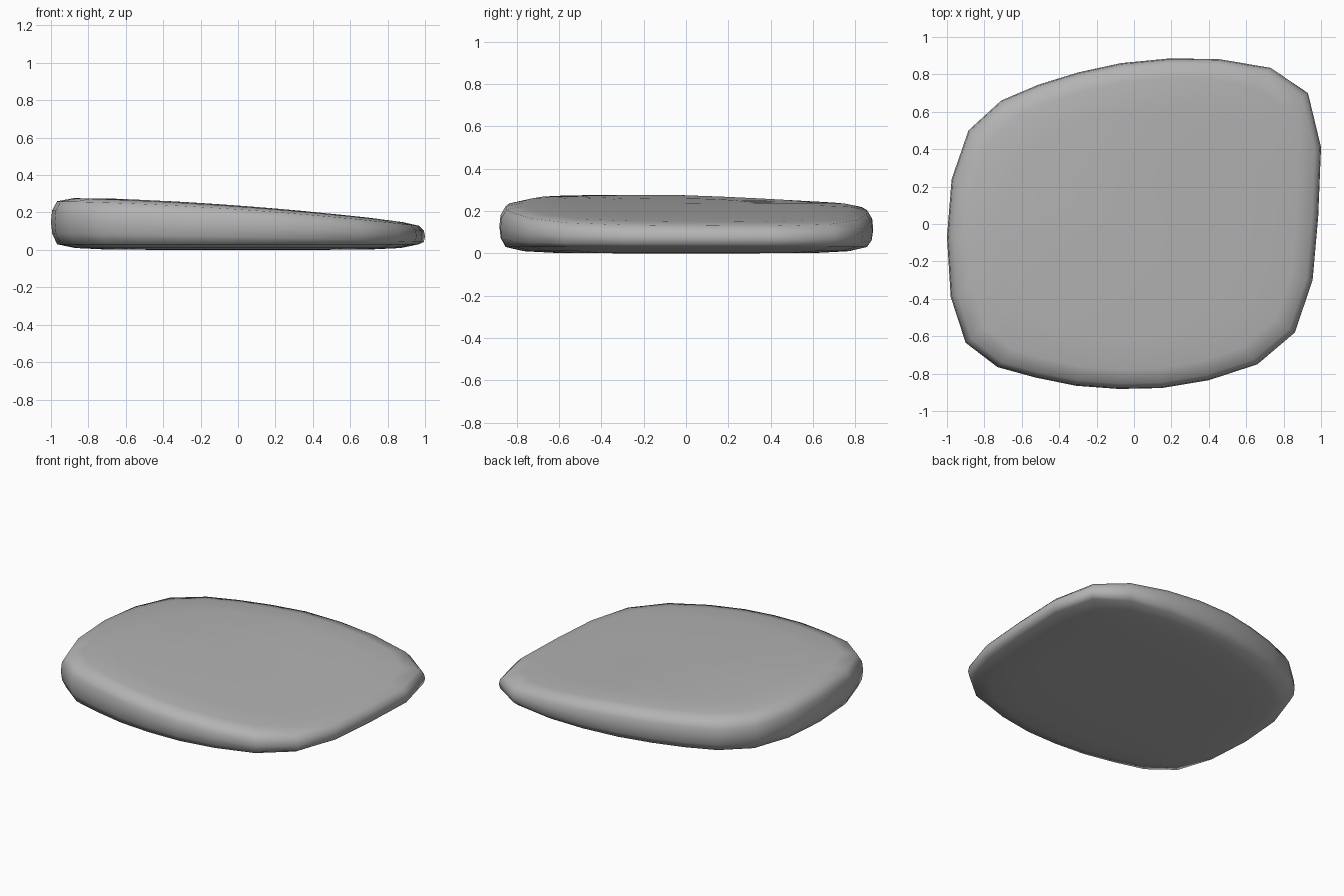
import bpy, bmesh

if "Cube" in bpy.data.objects:
    bpy.data.objects.remove(bpy.data.objects["Cube"])

# Outline of the stone seen from above
OUTLINE = [(-1, -.07), (-.975, .24), (-.885, .50), (-.71, .66), (-.51, .745), (-.30, .81),
           (-.07, .86), (.19, .885), (.45, .882), (.73, .835), (.93, .70), (1, .41),
           (.985, .04), (.955, -.30), (.86, -.58), (.66, -.75), (.40, -.835), (.15, -.877),
           (-.08, -.882), (-.31, -.865), (-.53, -.82), (-.73, -.765), (-.90, -.635), (-.98, -.39)]

# Rings: outline scale, fixed height, fraction of the local top height
RINGS = [(.35, 0, 0), (.7, .002, 0), (.87, .01, 0), (.967, .03, 0), (.993, 0, .3), (1, 0, .52),
         (.994, 0, .74), (.967, 0, .915), (.88, 0, .98), (.7, 0, .998), (.35, 0, 1)]


def top_height(x, y):
    # Slopes down to the right, with a small dip at the back left
    return .237 - .074 * x - .026 * x * x - .06 * max(0, y) * max(0, -x)


bm = bmesh.new()
n = len(OUTLINE)
rings = [[bm.verts.new((x * s, y * s, z + f * top_height(x * s, y * s))) for x, y in OUTLINE]
         for s, z, f in RINGS]

# Skin between rings
for a, b in zip(rings, rings[1:]):
    for i in range(n):
        j = (i + 1) % n
        bm.faces.new((a[i], a[j], b[j], b[i]))

# Close the bottom and the sloping top
for ring, z in ((rings[0], 0), (rings[-1], top_height(0, 0))):
    centre = bm.verts.new((0, 0, z))
    for i in range(n):
        bm.faces.new((ring[i], ring[(i + 1) % n], centre))

bmesh.ops.recalc_face_normals(bm, faces=bm.faces)
for face in bm.faces:
    face.smooth = True
mesh = bpy.data.meshes.new("flat_stone")
bm.to_mesh(mesh)
bm.free()

# Dark grey stone
stone = bpy.data.materials.new("stone_grey")
stone.diffuse_color = (.45, .45, .45, 1)
stone.use_nodes = True
stone.node_tree.nodes["Principled BSDF"].inputs["Base Color"].default_value = stone.diffuse_color
mesh.materials.append(stone)
bpy.context.collection.objects.link(bpy.data.objects.new("flat_stone", mesh))
